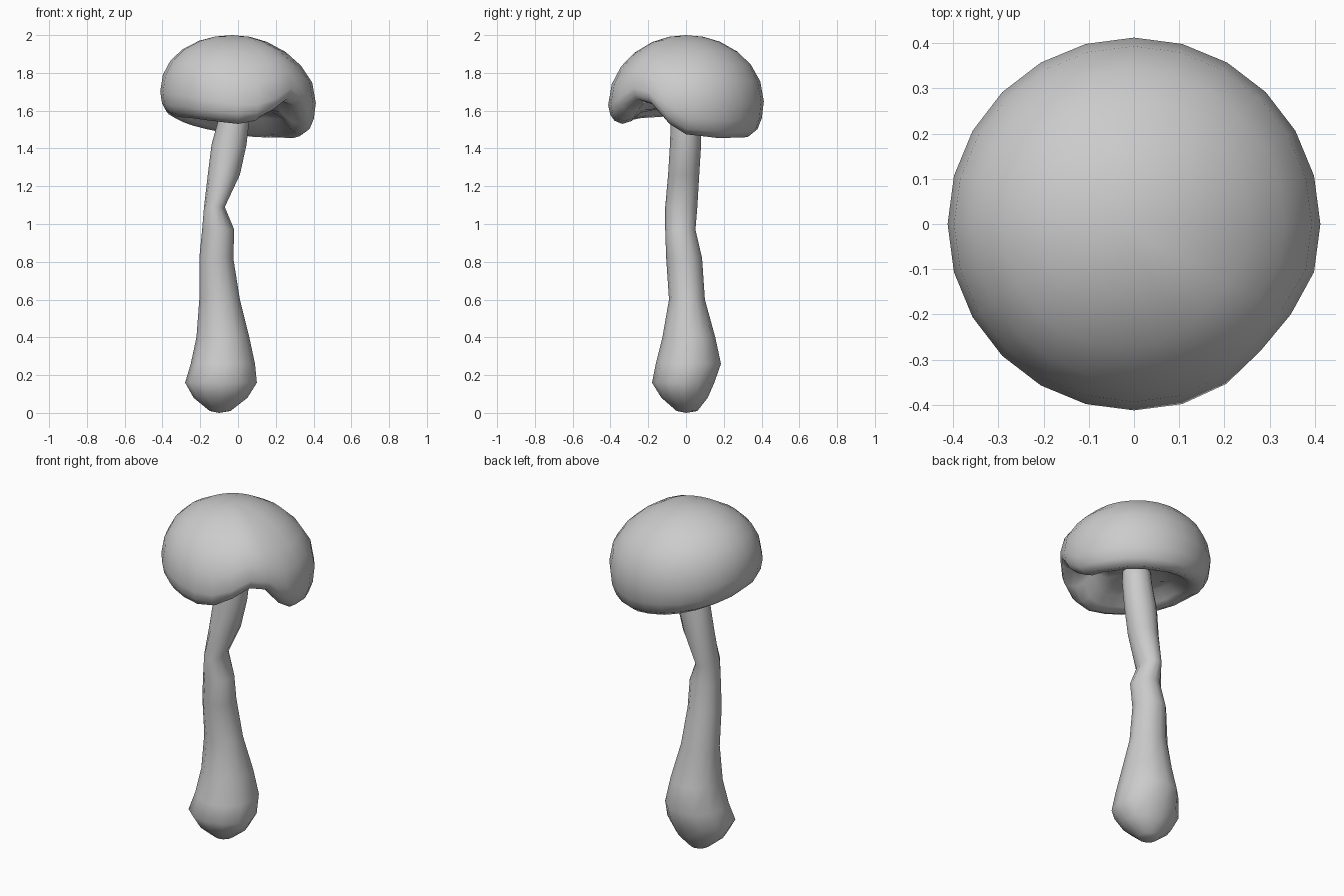
import bpy, bmesh
from math import sin, cos, pi, sqrt, radians, degrees

if "Cube" in bpy.data.objects:
    bpy.data.objects.remove(bpy.data.objects["Cube"])


def lerp_table(table, a):
    """Linear lookup in a list of (key, value), keys running 0..360."""
    for (a0, v0), (a1, v1) in zip(table, table[1:]):
        if a <= a1:
            return v0 + (v1 - v0) * (a - a0) / (a1 - a0)
    return table[-1][1]


def loft(name, rings, start, end):
    """Skin a stack of closed rings and close both ends with a pole point."""
    bm = bmesh.new()
    rows = [[bm.verts.new(p) for p in ring] for ring in rings]
    n = len(rows[0])
    for lo, hi in zip(rows, rows[1:]):
        for i in range(n):
            j = (i + 1) % n
            bm.faces.new((lo[i], lo[j], hi[j], hi[i]))
    for row, pole in ((rows[0], start), (rows[-1], end)):
        tip = bm.verts.new(pole)
        for i in range(n):
            bm.faces.new((row[i], row[(i + 1) % n], tip))
    bmesh.ops.recalc_face_normals(bm, faces=bm.faces)
    mesh = bpy.data.meshes.new(name)
    bm.to_mesh(mesh)
    bm.free()
    mesh.shade_smooth()
    obj = bpy.data.objects.new(name, mesh)
    bpy.context.collection.objects.link(obj)
    return obj


# Stem: (z, x min, x max, y min, y max), bulbous foot, pinched at mid height
sections = [
    (0.01, -0.15, -0.04, -0.05, 0.06),
    (0.08, -0.235, 0.05, -0.13, 0.115),
    (0.16, -0.28, 0.10, -0.18, 0.15),
    (0.26, -0.25, 0.09, -0.16, 0.185),
    (0.40, -0.22, 0.06, -0.125, 0.155),
    (0.60, -0.205, 0.01, -0.09, 0.10),
    (0.82, -0.205, -0.025, -0.105, 0.085),
    (0.97, -0.19, -0.02, -0.11, 0.05),
    (1.09, -0.18, -0.07, -0.11, 0.06),
    (1.26, -0.16, 0.01, -0.095, 0.07),
    (1.42, -0.14, 0.045, -0.085, 0.08),
    (1.55, -0.105, 0.06, -0.08, 0.08),
    (1.68, -0.09, 0.06, -0.07, 0.07),
]
SIDES = 12
stem_rings = []
for z, x0, x1, y0, y1 in sections:
    stem_rings.append([((x0 + x1) / 2 + (x1 - x0) / 2 * cos(2 * pi * i / SIDES),
                        (y0 + y1) / 2 + (y1 - y0) / 2 * sin(2 * pi * i / SIDES), z)
                       for i in range(SIDES)])
loft("stem", stem_rings, (-0.10, 0.0, 0.0), (-0.01, 0.0, 1.70))

# Cap: heights of the widest line and of the drooping rim around the azimuth
widest = [(0, 1.64), (90, 1.65), (180, 1.70), (225, 1.68), (270, 1.63), (360, 1.64)]
rim = [(0, 1.475), (30, 1.455), (75, 1.46), (110, 1.49), (150, 1.54), (180, 1.575),
       (225, 1.56), (270, 1.53), (285, 1.545), (300, 1.595), (315, 1.65),
       (322, 1.665), (330, 1.63), (345, 1.53), (360, 1.475)]
R, SEGS = 0.412, 24
columns = []
for i in range(SEGS):
    deg = 360 * i / SEGS
    zr = lerp_table(rim, deg)
    ze = max(lerp_table(widest, deg), zr + 0.07)
    rad = R - 0.02 * max(0, 1 - abs(deg - 320) / 25)
    # dome
    prof = [(rad * sqrt(1 - f * f), ze + (2.0 - ze) * f)
            for f in (0.975, 0.9, 0.75, 0.55, 0.3, 0.0)]
    # rim roll and hollow underside
    prof += [(rad * 0.975, ze + (zr - ze) * 0.5),
             (rad * 0.92, ze + (zr - ze) * 0.83),
             (rad * 0.82, zr),
             (rad * 0.70, zr + 0.015),
             (rad * 0.58, max(zr + 0.06, 1.56)),
             (rad * 0.35, 1.61)]
    columns.append([(r * cos(radians(deg)) - 0.03 * max(0, z - 1.75) / 0.25,
                     r * sin(radians(deg)), z) for r, z in prof])
cap_rings = [list(ring) for ring in zip(*columns)]
loft("cap", cap_rings, (-0.03, 0.0, 2.0), (0.0, 0.0, 1.62))
